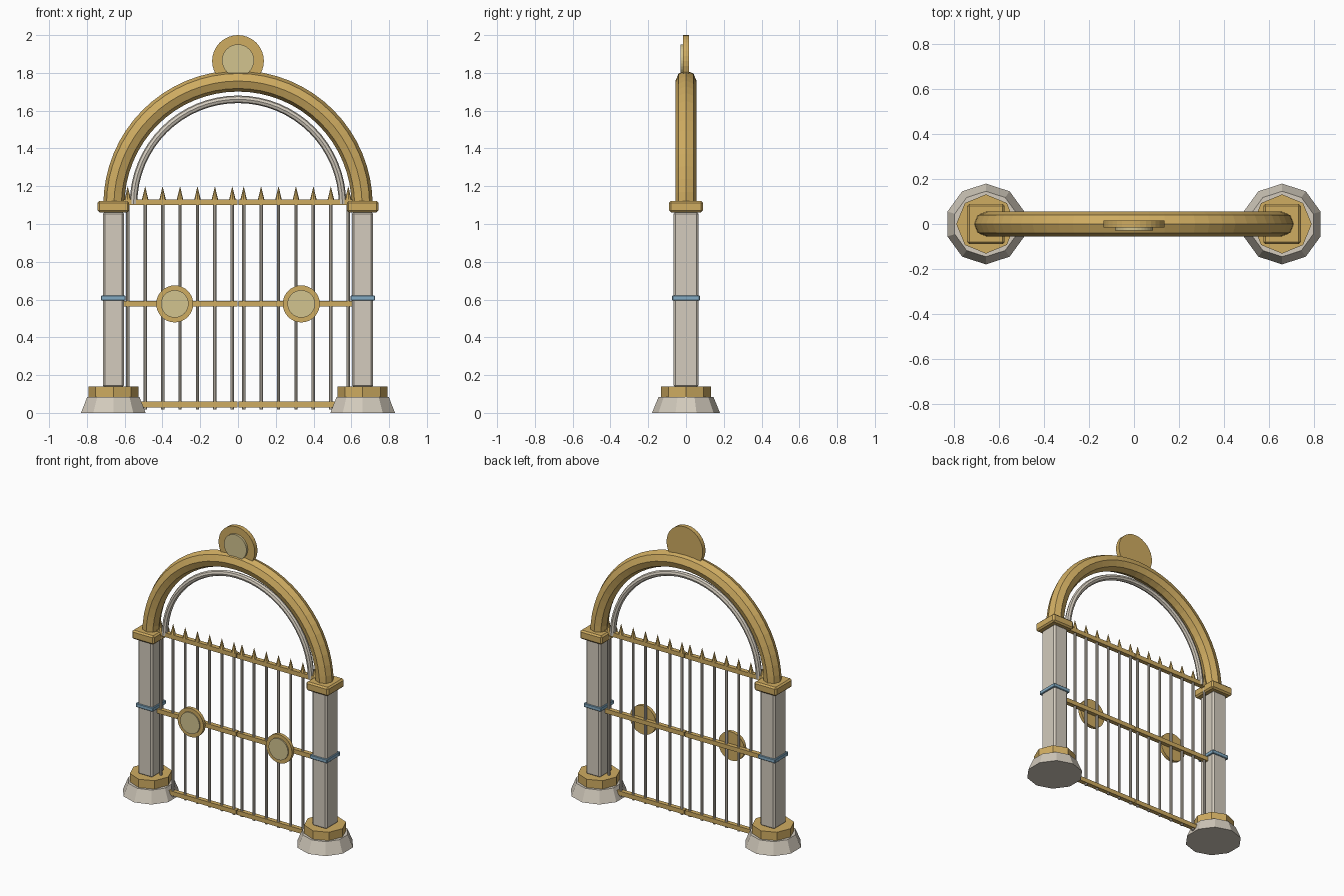
import bpy, bmesh, math
from mathutils import Matrix, Vector

if "Cube" in bpy.data.objects:
    bpy.data.objects.remove(bpy.data.objects["Cube"])


def material(name, rgb):
    m = bpy.data.materials.new(name)
    lin = [((c / 255 + 0.055) / 1.055) ** 2.4 for c in rgb]
    m.diffuse_color = (*lin, 1)
    m.use_nodes = True
    m.node_tree.nodes["Principled BSDF"].inputs["Base Color"].default_value = m.diffuse_color
    return m


GOLD = material("antique gold", (207, 172, 97))
STONE = material("pale stone", (211, 203, 189))
PALE = material("pale gold", (210, 195, 143))
BLUE = material("dusty blue", (130, 170, 194))


def finish(bm, name, mat):
    bmesh.ops.recalc_face_normals(bm, faces=bm.faces)
    me = bpy.data.meshes.new(name)
    bm.to_mesh(me)
    bm.free()
    me.materials.append(mat)
    ob = bpy.data.objects.new(name, me)
    bpy.context.collection.objects.link(ob)
    return ob


def box(name, mat, centre, size, bevel=0.0):
    bm = bmesh.new()
    bmesh.ops.create_cube(bm, size=1, matrix=Matrix.Translation(centre) @ Matrix.Diagonal((*size, 1)))
    if bevel:
        bmesh.ops.bevel(bm, geom=bm.edges[:], offset=bevel, segments=1, affect='EDGES')
    return finish(bm, name, mat)


def cone(name, mat, x, z0, z1, r0, r1, sides):
    """Upright prism or cone between two heights."""
    bm = bmesh.new()
    bmesh.ops.create_cone(bm, cap_ends=True, segments=sides, radius1=r0, radius2=r1,
                          depth=z1 - z0, matrix=Matrix.Translation((x, 0, (z0 + z1) / 2)))
    return finish(bm, name, mat)


def disc(name, mat, x, z, r, y0, y1, sides=32):
    """Flat disc facing the front."""
    bm = bmesh.new()
    m = Matrix.Translation((x, (y0 + y1) / 2, z)) @ Matrix.Rotation(math.pi / 2, 4, 'X')
    bmesh.ops.create_cone(bm, cap_ends=True, segments=sides, radius1=r, radius2=r,
                          depth=y1 - y0, matrix=m)
    return finish(bm, name, mat)


def arch(name, mat, z, radius, thick, steps=32, sides=8):
    """Half ring with an octagonal section."""
    bm = bmesh.new()
    rings = []
    for i in range(steps + 1):
        a = math.pi * i / steps
        ring = []
        for j in range(sides):
            b = 2 * math.pi * j / sides
            r = radius + thick * math.cos(b)
            ring.append(bm.verts.new((r * math.cos(a), thick * math.sin(b), z + r * math.sin(a))))
        rings.append(ring)
    for p, q in zip(rings, rings[1:]):
        for j in range(sides):
            k = (j + 1) % sides
            bm.faces.new((p[j], p[k], q[k], q[j]))
    bm.faces.new(rings[0])
    bm.faces.new(rings[-1])
    return finish(bm, name, mat)


for side, s in (("left", -1), ("right", 1)):
    # Pillar, from the ground up
    px = 0.66 * s
    cone(side + "_base", STONE, px, 0, 0.083, 0.18, 0.146, 10)
    cone(side + "_collar", GOLD, px, 0.07, 0.14, 0.132, 0.132, 8)
    box(side + "_shaft", STONE, (px, 0, 0.6), (0.112, 0.132, 0.93), 0.011)
    box(side + "_band", BLUE, (px, 0, 0.608), (0.13, 0.146, 0.026), 0.003)
    box(side + "_capital", GOLD, (px, 0, 1.092), (0.168, 0.18, 0.06), 0.01)

    # Gate leaf rails
    for part, z in (("bottom", 0.044), ("middle", 0.578), ("top", 1.115)):
        box(f"{side}_{part}_rail", GOLD, (0.304 * s, 0, z), (0.602, 0.03, 0.03))

    # Upright bars with spear points
    for i in range(7):
        x = (0.03 + 0.0923 * i) * s
        cone(f"{side}_bar_{i + 1}", STONE, x, 0.018, 1.135, 0.009, 0.009, 8)
        cone(f"{side}_spike_{i + 1}", GOLD, x, 1.13, 1.2, 0.017, 0.0, 8)

    # Round plaque in front of the middle rail
    disc(side + "_plaque", GOLD, 0.335 * s, 0.577, 0.098, -0.035, -0.012)
    disc(side + "_plaque_face", PALE, 0.335 * s, 0.577, 0.073, -0.043, -0.03)

# Arches and the crowning disc
arch("main_arch", GOLD, 1.1, 0.657, 0.056)
arch("inner_arch", STONE, 1.107, 0.553, 0.02)
disc("crest", GOLD, 0, 1.863, 0.137, -0.015, 0.015)
disc("crest_face", PALE, 0, 1.866, 0.085, -0.03, -0.01)
